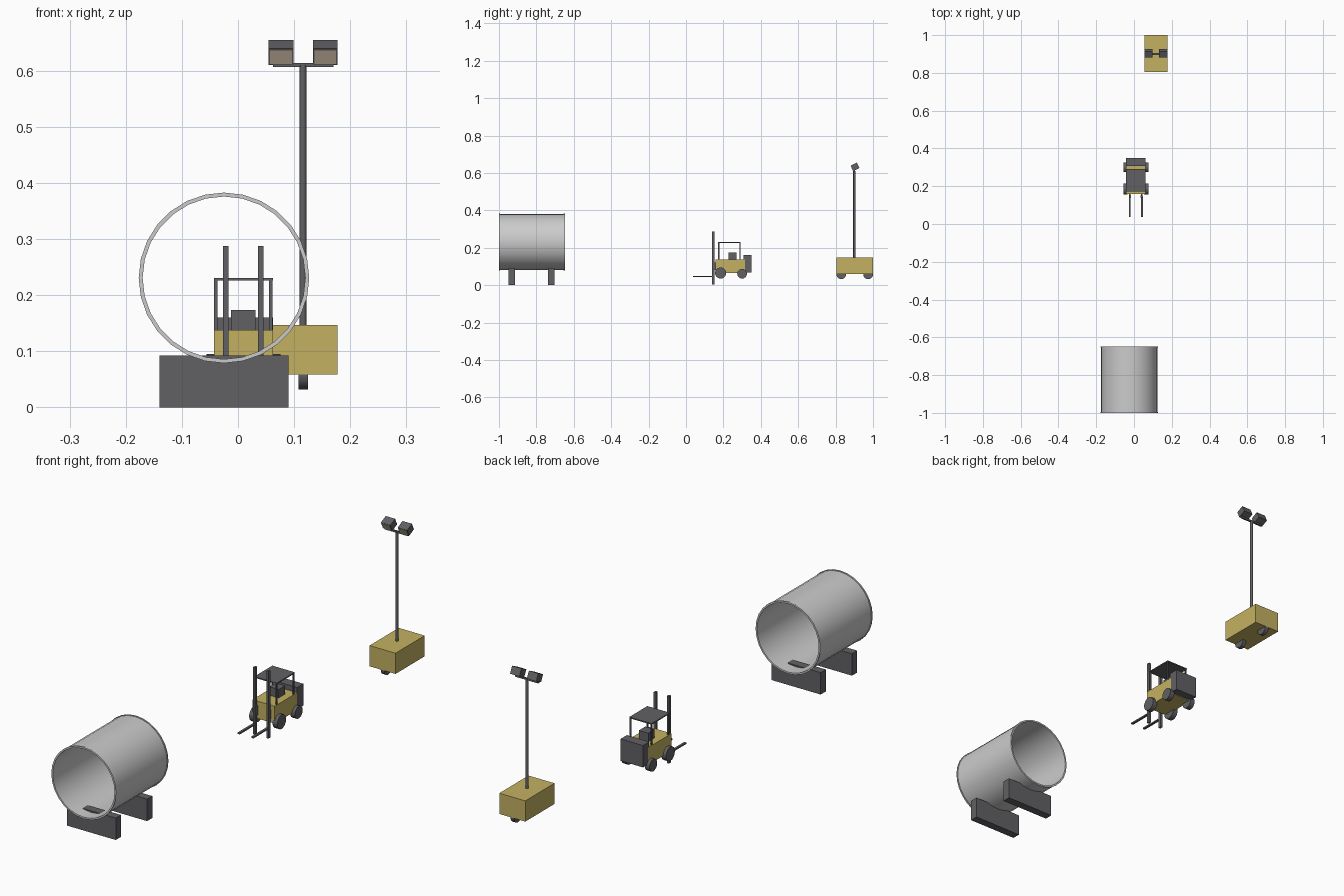
import bpy, math
from mathutils import Matrix

if "Cube" in bpy.data.objects:
    bpy.data.objects.remove(bpy.data.objects["Cube"])


def material(name, rgb):
    m = bpy.data.materials.new(name)
    m.diffuse_color = (*rgb, 1)
    m.use_nodes = True
    m.node_tree.nodes["Principled BSDF"].inputs["Base Color"].default_value = m.diffuse_color
    return m


YELLOW = material("yellow_paint", (0.55, 0.44, 0.12))
DARK = material("dark_steel", (0.12, 0.12, 0.13))
LENS = material("lens_glass", (0.50, 0.42, 0.32))


def mesh_object(name, verts, faces, mat=None, smooth=False):
    me = bpy.data.meshes.new(name)
    me.from_pydata(verts, [], faces)
    ob = bpy.data.objects.new(name, me)
    bpy.context.collection.objects.link(ob)
    if mat:
        me.materials.append(mat)
    if smooth:
        bpy.ops.object.select_all(action='DESELECT')
        ob.select_set(True)
        bpy.context.view_layer.objects.active = ob
        bpy.ops.object.shade_smooth_by_angle(angle=math.radians(35))
    return ob


def box(name, x, y, z, mat=None):
    """Box from (min, max) pairs."""
    verts = [(a, b, c) for a in x for b in y for c in z]
    faces = [(0, 1, 3, 2), (4, 6, 7, 5), (0, 4, 5, 1), (2, 3, 7, 6), (0, 2, 6, 4), (1, 5, 7, 3)]
    return mesh_object(name, verts, faces, mat)


def cylinder(name, centre, r, length, axis, n=16, mat=None):
    bpy.ops.mesh.primitive_cylinder_add(vertices=n, radius=r, depth=length, location=centre)
    ob = bpy.context.object
    ob.name = name
    if axis == 'X':
        ob.rotation_euler = (0, math.pi / 2, 0)
    bpy.ops.object.shade_smooth_by_angle(angle=math.radians(35))
    if mat:
        ob.data.materials.append(mat)
    return ob


# Concrete pipe section: closed wall profile (radius, y) with raised end rims
PX, PZ, SEG = -0.025, 0.231, 28
profile = [(0.145, -1.0), (0.152, -1.0), (0.152, -0.994), (0.1495, -0.994),
           (0.1495, -0.654), (0.152, -0.654), (0.152, -0.648), (0.145, -0.648)]
P = len(profile)
verts, faces = [], []
for i in range(SEG):
    a = 2 * math.pi * i / SEG
    verts += [(PX + r * math.cos(a), y, PZ + r * math.sin(a)) for r, y in profile]
    k = (i + 1) % SEG
    faces += [(i * P + j, k * P + j, k * P + (j + 1) % P, i * P + (j + 1) % P) for j in range(P)]
mesh_object("pipe_section", verts, faces, smooth=True)

# Saddle blocks under the pipe
for i, y in enumerate((-0.931, -0.721)):
    box(f"pipe_saddle_{i}", (-0.14, 0.09), (y - 0.0175, y + 0.0175), (0, 0.093), DARK)

# Forklift body, counterweight, seat and roof
FX = 0.0095
box("forklift_body", (FX - 0.0525, FX + 0.0525), (0.158, 0.315), (0.064, 0.138), YELLOW)
box("forklift_counterweight", (FX - 0.0525, FX + 0.0525), (0.308, 0.35), (0.067, 0.16), DARK)
box("forklift_seat", (FX - 0.022, FX + 0.022), (0.228, 0.271), (0.136, 0.174), DARK)
box("forklift_roof", (FX - 0.0525, FX + 0.0525), (0.171, 0.292), (0.226, 0.231), DARK)

for s, side in ((-1, "left"), (1, "right")):
    # Roof posts
    for y, end in ((0.175, "front"), (0.288, "rear")):
        x = FX + s * 0.049
        box(f"roof_post_{end}_{side}", (x - 0.003, x + 0.003), (y - 0.003, y + 0.003), (0.136, 0.228), DARK)
    # Mast rails and forks
    x = FX + s * 0.031
    box(f"mast_rail_{side}", (x - 0.005, x + 0.005), (0.139, 0.152), (0.003, 0.288), DARK)
    x = FX + s * 0.032
    box(f"fork_{side}", (x - 0.005, x + 0.005), (0.037, 0.145), (0.043, 0.049), DARK)
    # Wheels
    cylinder(f"front_wheel_{side}", (FX + s * 0.055, 0.185, 0.065), 0.03, 0.022, 'X', mat=DARK)
    cylinder(f"rear_wheel_{side}", (FX + s * 0.055, 0.300, 0.061), 0.026, 0.022, 'X', mat=DARK)
# Axle-mast mounting between rails and body
for s, side in ((-1, "left"), (1, "right")):
    x = FX + s * 0.031
    box(f"mast_mount_{side}", (x - 0.004, x + 0.004), (0.15, 0.16), (0.08, 0.12), DARK)

# Light tower trailer, wheels and pole
TX, TY = 0.116, 0.902
box("tower_trailer", (TX - 0.061, TX + 0.061), (TY - 0.098, TY + 0.098), (0.059, 0.147), YELLOW)
for i, y in enumerate((-0.072, 0.072)):
    cylinder(f"trailer_wheel_{i}", (TX, TY + y, 0.058), 0.026, 0.017, 'X', mat=DARK)
cylinder("tower_pole", (TX, 0.90, 0.376), 0.006, 0.468, 'Z', 12, DARK)
box("lamp_crossbar", (TX - 0.054, TX + 0.054), (0.896, 0.904), (0.607, 0.614), DARK)

# Lamp heads tilted down to the front, with lens plates
for s, side in ((-1, "left"), (1, "right")):
    tilt = Matrix.Translation((TX + s * 0.0395, 0.904, 0.633)) @ Matrix.Rotation(0.45, 4, 'X')
    head = box(f"lamp_head_{side}", (-0.022, 0.022), (-0.018, 0.018), (-0.016, 0.016), DARK)
    lens = box(f"lamp_lens_{side}", (-0.0195, 0.0195), (-0.0195, -0.017), (-0.014, 0.014), LENS)
    for ob in (head, lens):
        ob.matrix_world = tilt
